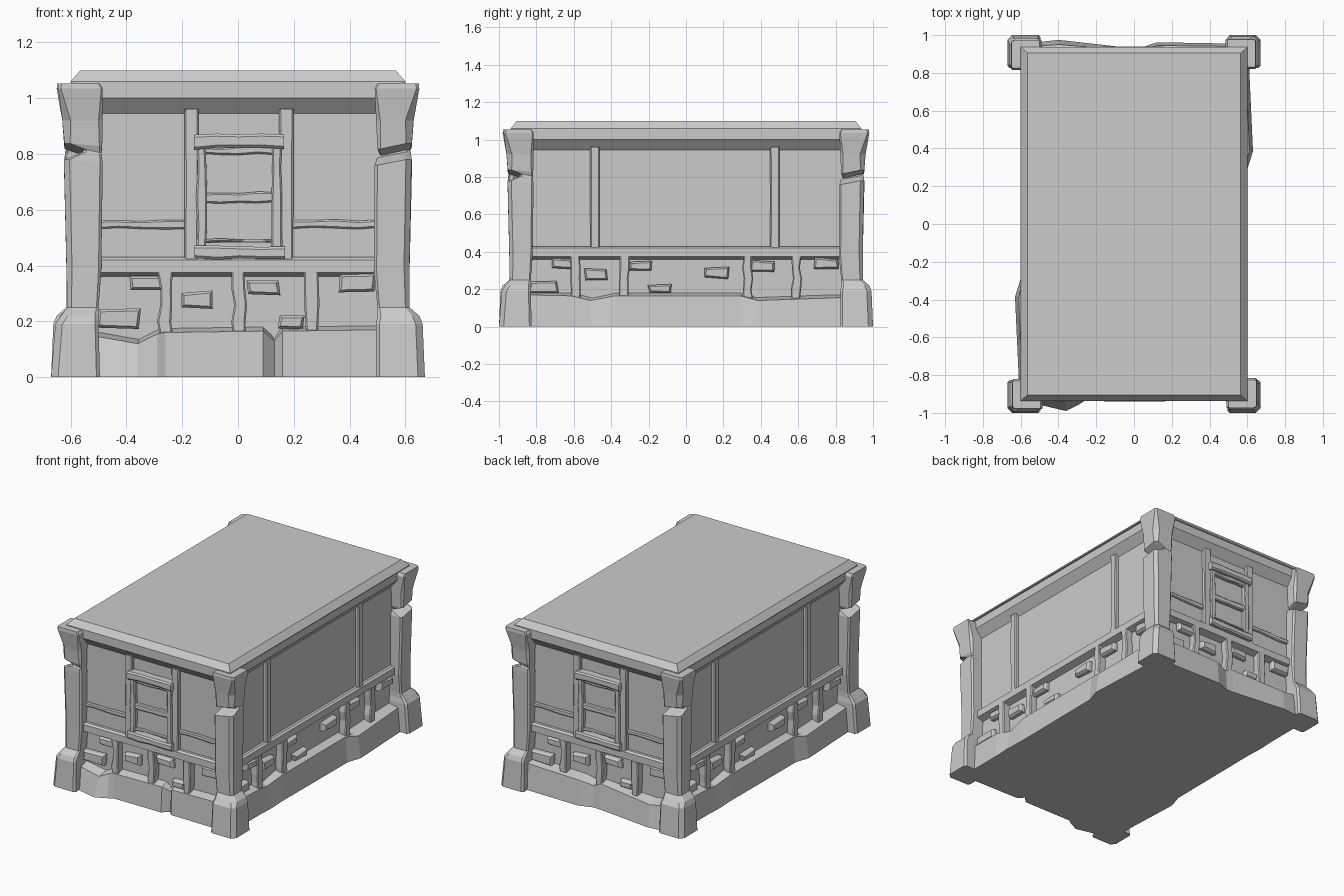
import bpy, bmesh, random
from mathutils import Vector

if "Cube" in bpy.data.objects:
    bpy.data.objects.remove(bpy.data.objects["Cube"])

HX, HY = 0.60, 0.94          # reference half sizes (roof edge)
SIDES = ("front", "right", "back", "left")


def at(k, u, o, z):
    """Point on side k: u runs right as seen from outside, o is outward from the roof edge."""
    return Vector([(u, -HY - o, z), (HX + o, u, z), (-u, HY + o, z), (-HX - o, -u, z)][k])


def loft(name, rings):
    """Closed flat-shaded solid skinned through equal-length rings."""
    bm = bmesh.new()
    vs = [[bm.verts.new(p) for p in r] for r in rings]
    n = len(vs[0])
    for a, b in zip(vs, vs[1:]):
        for i in range(n):
            j = (i + 1) % n
            bm.faces.new((a[i], a[j], b[j], b[i]))
    bm.faces.new(vs[0])
    bm.faces.new(vs[-1])
    bmesh.ops.recalc_face_normals(bm, faces=bm.faces)
    me = bpy.data.meshes.new(name)
    bm.to_mesh(me)
    bm.free()
    ob = bpy.data.objects.new(name, me)
    bpy.context.collection.objects.link(ob)
    return ob


def tiers(name, levels):
    """Stack of rectangles (half x, half y, z)."""
    return loft(name, [[(-x, -y, z), (x, -y, z), (x, y, z), (-x, y, z)] for x, y, z in levels])


def plank(name, k, u0, u1, z0, z1, o, jit=0.005, n=4, b=0.006, back=-0.1):
    """Hand-hewn board with chamfered front edges, wobbling along its long axis."""
    upright = (z1 - z0) > (u1 - u0)
    lo, hi, s0, s1 = (u0, u1, z0, z1) if upright else (z0, z1, u0, u1)
    rings = []
    for i in range(n):
        s = s0 + (s1 - s0) * i / (n - 1)
        a, c = lo + random.uniform(-jit, jit), hi + random.uniform(-jit, jit)
        prof = [(a, back), (a, o - b), (a + b, o), (c - b, o), (c, o - b), (c, back)]
        rings.append([at(k, w, d, s) if upright else at(k, s, d, w) for w, d in prof])
    return loft(f"{SIDES[k]}_{name}", rings)


def brick(k, u, z, w, h):
    """Raised stone with a chamfered, slightly crooked face."""
    j = [(random.uniform(-.007, .007), random.uniform(-.006, .006)) for _ in range(4)]
    rings = []
    for o, s in ((-0.1, 0), (-0.045, 0), (-0.032, 0.009)):
        rings.append([at(k, u + sx * (w / 2 - s) + a, o, z + sz * (h / 2 - s) + b)
                      for (sx, sz), (a, b) in zip(((-1, -1), (1, -1), (1, 1), (-1, 1)), j)])
    loft(f"{SIDES[k]}_stone", rings)


# roof slab, cornice, walls
tiers("roof", [(.60, .937, 1.055), (.60, .937, 1.06), (.565, .905, 1.10)])
tiers("cornice", [(.54, .88, .94), (.592, .932, 1.0), (.592, .932, 1.057)])
tiers("upper_walls", [(.545, .885, .40), (.545, .885, .96)])
tiers("lower_walls", [(.53, .87, .10), (.53, .87, .41)])
tiers("sill_rail", [(.53, .87, .36), (.575, .915, .375), (.575, .915, .42), (.562, .902, .43)])

# rough stone plinth: (u, outward at bottom, outward at top, top height)
PLINTH = [
    [(-.53, .01, -.01, .15), (-.36, .05, .0, .12), (-.29, .015, -.005, .155), (-.26, -.005, -.015, .16),
     (.09, -.005, -.015, .165), (.13, -.045, -.055, .13), (.16, -.01, -.015, .165), (.53, -.005, -.015, .17)],
    [(-.86, -.005, -.015, .17), (-.62, -.005, -.012, .165), (-.51, .0, -.03, .14), (-.38, -.005, -.015, .165),
     (.29, .0, -.015, .165), (.385, .03, .01, .14), (.82, .01, -.005, .155), (.87, .01, -.01, .155)],
    [(-.53, .015, .0, .17), (-.12, .022, .005, .16), (-.03, -.01, -.02, .14), (.02, -.008, -.02, .165),
     (.40, .035, .01, .14), (.53, .02, .0, .16)]]
PLINTH.append(PLINTH[1])
base = [(k, p) for k in range(4) for p in PLINTH[k]]
loft("stone_plinth", [[at(k, p[0], p[1], 0) for k, p in base],
                      [at(k, p[0], p[2], p[3]) for k, p in base],
                      [at(k, p[0] * .98, -.09, p[3] + .02) for k, p in base]])

# corner pillars: (z, outer x, outer y, inner x, inner y, chamfer); dented face points to -y
PILLAR = [(0, .10, .10, .075, .075, .025), (.19, .092, .085, .075, .07, .025),
          (.22, .08, .065, .07, .07, .025), (.25, .045, .042, .07, .07, .015),
          (.40, .045, .045, .083, .08, .02), (.78, .052, .054, .08, .085, .02),
          (.808, .05, -.015, .07, .08, .012), (.815, .045, -.015, .06, .08, .012),
          (.838, .053, .052, .07, .083, .02), (.92, .06, .06, .075, .085, .03),
          (1.035, .08, .075, .08, .085, .01), (1.053, .078, .073, .07, .075, .012)]
QUARTER = 1.5707963
for k, (cx, cy) in enumerate(((.57, -.90), (.57, .90), (-.57, .90), (-.57, -.90))):
    rings = []
    for i, (z, ox, oy, ix, iy, c) in enumerate(PILLAR):
        t = .02 if 4 <= i <= 8 else 0          # slanted break line
        rings.append([(-ix, iy, z - t), (-ix, -oy + c * .5, z - t), (-ix + c * .5, -oy, z - t),
                      (ox - c, -oy, z), (ox, -oy + c, z),
                      (ox, iy - c * .5, z - t / 2), (ox - c * .5, iy, z - t / 2)])
    p = loft("corner_pillar", rings)
    p.location = (cx, cy, 0)
    p.rotation_euler.z = k * QUARTER

END_STONES = [(-.33, .337, .11, .05), (-.145, .277, .12, .06), (.09, .322, .12, .06),
              (.43, .337, .13, .06), (-.43, .208, .15, .065), (.19, .20, .09, .045)]
SIDE_STONES = [(-.66, .337, .11, .05), (-.48, .277, .12, .06), (-.24, .325, .12, .055), (.165, .287, .12, .055),
               (.41, .325, .12, .055), (.75, .337, .13, .055), (-.14, .203, .12, .045), (-.76, .21, .15, .06)]

for k in range(4):
    random.seed(11 + k % 2)
    end = k % 2 == 0
    # stone courses and short posts of the lower wall
    for s in (END_STONES if end else SIDE_STONES):
        brick(k, *s)
    for u in ((-.26, .005, .265) if end else (-.59, -.33, .33, .59)):
        plank("lower_post", k, u - .024, u + .024, .14, .375, -.022, .006, 5)
    # tall battens of the upper wall
    for u in ((-.167, .173) if end else (-.487, .475)):
        plank("batten", k, u - .025, u + .025, .42, .962, -.03, .001, 3)
    if not end:
        continue
    # cracked boards either side of the window
    for a, b in ((-.51, -.18), (.19, .51)):
        plank("wall_strip", k, a, b, .533, .563, -.043, .004, 5)
    # window: stiles, crossbars and heavy lintel and sill
    for a in (-.148, .122):
        plank("window_stile", k, a, a + .034, .44, .85, -.018, .004, 5)
    for z0, z1 in ((.485, .495), (.625, .662), (.80, .825)):
        plank("window_bar", k, -.13, .14, z0, z1, -.022, .004, 5)
    plank("window_pane", k, -.13, .14, .48, .82, -.045, 0, 2)
    plank("window_lintel", k, -.158, .165, .82, .868, .0, .006, 5, .009)
    plank("window_sill", k, -.156, .168, .422, .468, .0, .006, 5, .009)
